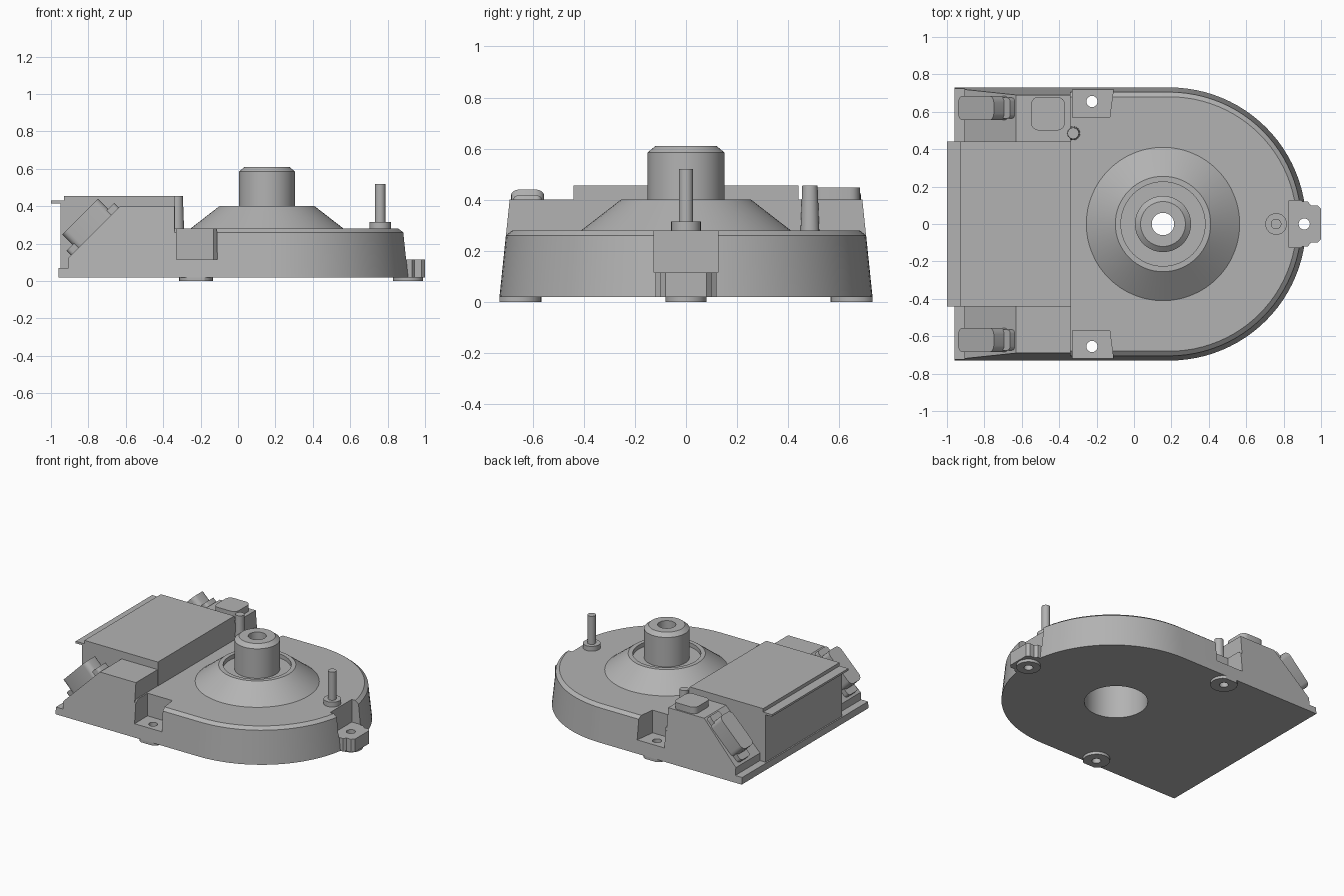
import bpy
import bmesh
from math import cos, sin, pi, radians, sqrt
from mathutils import Matrix, Vector

old = bpy.data.objects.get("Cube")
if old:
    bpy.data.objects.remove(old)

grey = bpy.data.materials.new("mid grey")
grey.use_nodes = True
tone = (0.45, 0.45, 0.45, 1)
grey.diffuse_color = tone
grey.node_tree.nodes["Principled BSDF"].inputs["Base Color"].default_value = tone


def loft(name, rings, loop=False, warp=None):
    """Skin rings of points; cap the ends, or close the stack into a loop."""
    bm = bmesh.new()
    vs = [[bm.verts.new(p) for p in ring] for ring in rings]
    n = len(vs[0])
    for i in range(len(vs) if loop else len(vs) - 1):
        a, b = vs[i], vs[(i + 1) % len(vs)]
        for j in range(n):
            k = (j + 1) % n
            bm.faces.new((a[j], a[k], b[k], b[j]))
    if not loop:
        bm.faces.new(vs[0])
        bm.faces.new(vs[-1])
    if warp:
        for v in bm.verts:
            v.co = warp(v.co)
    bmesh.ops.recalc_face_normals(bm, faces=bm.faces)
    mesh = bpy.data.meshes.new(name)
    bm.to_mesh(mesh)
    bm.free()
    mesh.materials.append(grey)
    ob = bpy.data.objects.new(name, mesh)
    bpy.context.collection.objects.link(ob)
    return ob


def prism(name, pts, lo, hi, warp=None):
    return loft(name, [[(x, y, z) for x, y in pts] for z in (lo, hi)], warp=warp)


def side_prism(name, pts, half, warp=None):
    """Extrude an x-z profile across the width."""
    return loft(name, [[(x, y, z) for x, z in pts] for y in (-half, half)], warp=warp)


def circle(x, y, r, n=48):
    return [(x + r * cos(2 * pi * i / n), y + r * sin(2 * pi * i / n)) for i in range(n)]


def lathe(name, x, y, profile, loop=False, n=48, warp=None):
    rings = [[(a, b, z) for a, b in circle(x, y, r, n)] for r, z in profile]
    return loft(name, rings, loop, warp)


def cut(target, cutter):
    cutter.hide_render = True
    mod = target.modifiers.new("cut", "BOOLEAN")
    mod.operation = "DIFFERENCE"
    mod.solver = "EXACT"
    mod.object = cutter
    bpy.context.view_layer.objects.active = target
    bpy.ops.object.modifier_apply(modifier=mod.name)
    bpy.data.objects.remove(cutter)


def flat_oval(length, width, corner):
    """Rectangle with rounded corners, centred on the origin."""
    pts = []
    for q, (sx, sy) in enumerate(((1, 1), (-1, 1), (-1, -1), (1, -1))):
        for i in range(5):
            t = (q + i / 4) * pi / 2
            pts.append((sx * (length / 2 - corner) + corner * cos(t),
                        sy * (width / 2 - corner) + corner * sin(t)))
    return pts


# Rounded drum body with drafted wall and chamfered rim
def d_ring(r, z):
    arc = [(0.19 + r * cos(t), r * sin(t), z)
           for t in (-pi / 2 + pi * i / 48 for i in range(49))]
    return [(-0.34, -r, z)] + arc + [(-0.34, r, z)]


parts = []
body = loft("drum_body", [d_ring(0.73, 0.02), d_ring(0.705, 0.26), d_ring(0.68, 0.28)])
cut(body, prism("bore_cutter", circle(0.155, 0, 0.21), -0.1, 0.5))
screws = [(-0.225, -0.655), (-0.225, 0.655), (0.91, 0)]
for s in (-1, 1):
    notch = [(-0.33, 0.57), (-0.13, 0.57), (-0.1, 0.8), (-0.33, 0.8)]
    cut(body, prism("notch_cutter", [(x, s * y) for x, y in notch], 0.115, 0.5))
cut(body, prism("end_notch_cutter", [(0.83, -0.125), (1.1, -0.125), (1.1, 0.125), (0.83, 0.125)],
                0.115, 0.5))

# End mounting tab
half = [(0.82, 0.12), (0.93, 0.12), (0.945, 0.1), (0.98, 0.1), (1, 0.08)]
tab = prism("end_tab", half + [(x, -y) for x, y in reversed(half)], 0.02, 0.115)
for x, y in screws:
    for ob in (body, tab):
        if ob is body or x > 0:
            cut(ob, prism("screw_cutter", circle(x, y, 0.03, 24), -0.1, 0.2))
parts += [body, tab]

# Feet around the screw holes, trimmed to the body outline
for i, (x, y) in enumerate(screws):
    r = 0.08 if x > 0 else 0.09
    parts.append(lathe(f"foot_{i + 1}", x, y, [(0.03, 0), (r, 0), (r, 0.02), (0.03, 0.02)],
                       loop=True, n=24,
                       warp=lambda c: Vector((c.x, max(-0.73, min(0.73, c.y)), c.z))))


# Sloped housing whose flanks share the draft of the body
def draft(c):
    side = 1 if c.y > 0 else -1
    return Vector((c.x, side * (0.73 - 0.105 * (c.z - 0.02)), c.z))


parts.append(side_prism("sloped_housing", [
    (-0.96, 0.02), (-0.34, 0.02), (-0.34, 0.4), (-0.63, 0.4),
    (-0.905, 0.125), (-0.905, 0.07), (-0.96, 0.07)], 0.7, draft))

# Central cover with overhanging lip
parts.append(side_prism("cover", [
    (-0.95, 0.06), (-0.338, 0.06), (-0.338, 0.455), (-0.93, 0.455),
    (-0.93, 0.43), (-1, 0.43), (-1, 0.415), (-0.95, 0.415)], 0.44))

# Cone with ring groove and hollow hub
parts.append(lathe("cone_and_hub", 0.155, 0, [
    (0.21, 0.25), (0.21, 0.34), (0.06, 0.34), (0.06, 0.61), (0.12, 0.61),
    (0.15, 0.585), (0.15, 0.37), (0.225, 0.37), (0.225, 0.4), (0.255, 0.4),
    (0.41, 0.28), (0.41, 0.25)], loop=True, n=64))

# Pins
parts.append(lathe("collar_pin", 0.76, 0, [
    (0.058, 0.27), (0.058, 0.315), (0.028, 0.315), (0.028, 0.52)], n=24))
parts.append(lathe("tapered_pin", -0.325, 0.485, [(0.037, 0.27), (0.03, 0.455)], n=24))

# Raised pad on the left side of the housing
parts.append(prism("raised_pad", [(x - 0.46, y + 0.59) for x, y in flat_oval(0.18, 0.18, 0.04)],
                   0.39, 0.448))

# Connectors lying on the 45 degree slopes
k = 1 / sqrt(2)
for side, label in ((1, "left"), (-1, "right")):
    frame = Matrix(((k, 0, -k, -0.765), (0, 1, 0, side * 0.62),
                    (k, 0, k, 0.265), (0, 0, 0, 1)))

    def place(c, m=frame):
        return m @ c

    parts.append(prism(f"{label}_connector", flat_oval(0.27, 0.13, 0.035),
                       -0.02, 0.113, place))
    parts.append(prism(f"{label}_connector_base", flat_oval(0.36, 0.11, 0.02),
                       -0.02, 0.035, place))

# Smooth round walls, keep crisp edges
bpy.ops.object.select_all(action="DESELECT")
for ob in parts:
    ob.select_set(True)
bpy.context.view_layer.objects.active = body
bpy.ops.object.shade_smooth_by_angle(angle=radians(25))
